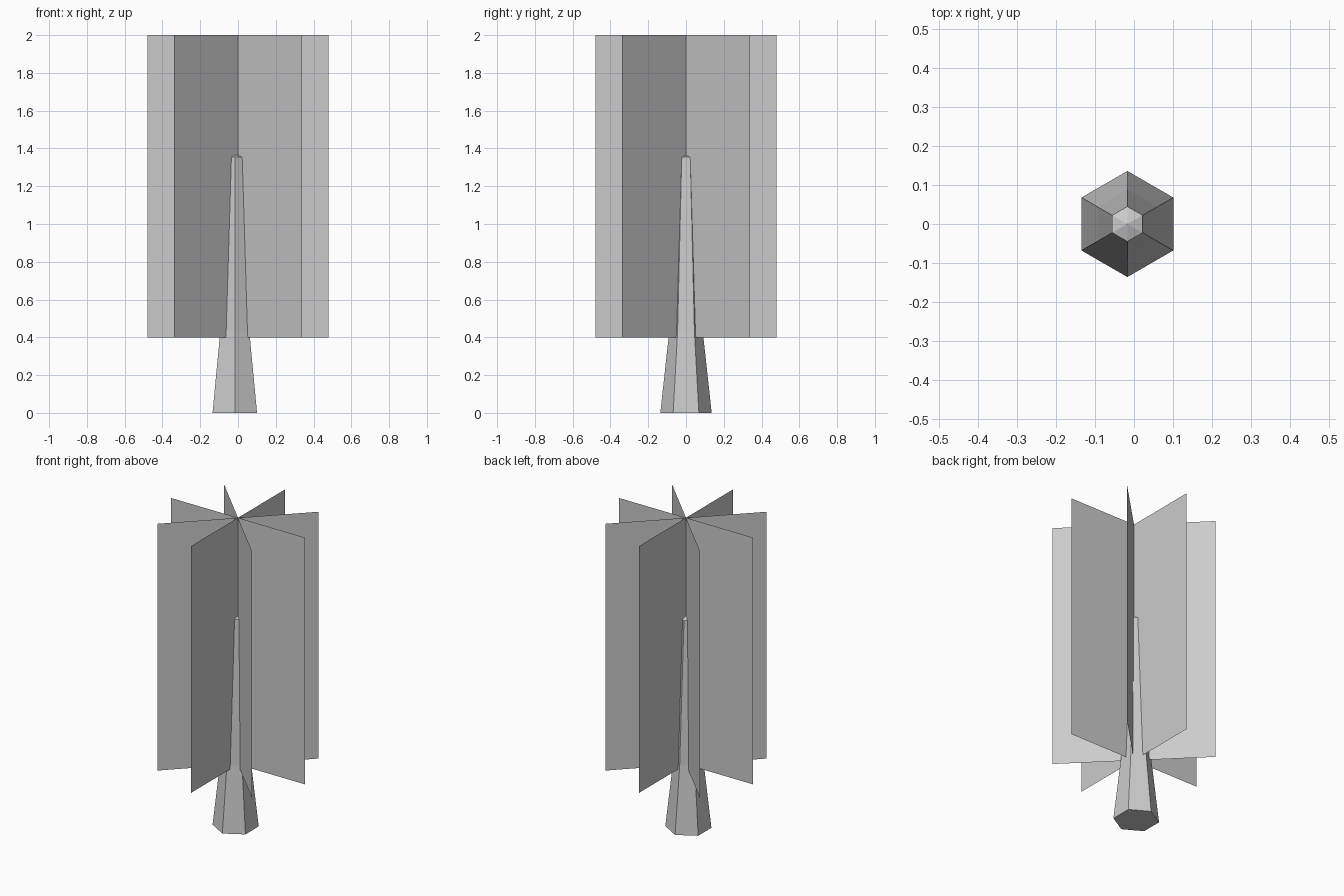
import bpy, bmesh
from math import cos, sin, pi

if "Cube" in bpy.data.objects:
    bpy.data.objects.remove(bpy.data.objects["Cube"])


def make_object(name, bm):
    mesh = bpy.data.meshes.new(name)
    bm.to_mesh(mesh)
    bm.free()
    obj = bpy.data.objects.new(name, mesh)
    bpy.context.collection.objects.link(obj)
    return obj


# Trunk: six-sided tapered rings, flat base and a slightly raised tip
CX, SIDES = -0.017, 6
RINGS = [(0.0, 0.136), (0.43, 0.089), (1.355, 0.045)]
bm = bmesh.new()
rings = [[bm.verts.new((CX + r * cos(pi / 2 + 2 * pi * i / SIDES),
                        r * sin(pi / 2 + 2 * pi * i / SIDES), z))
          for i in range(SIDES)] for z, r in RINGS]
tip = bm.verts.new((CX, 0, 1.37))
bm.faces.new(rings[0][::-1])
for i in range(SIDES):
    j = (i + 1) % SIDES
    for low, high in zip(rings, rings[1:]):
        bm.faces.new((low[i], low[j], high[j], high[i]))
    bm.faces.new((rings[-1][i], rings[-1][j], tip))
make_object("trunk", bm)

# Foliage: four upright sheets crossing on the centre line
HALF, BOTTOM, TOP = 0.48, 0.4, 2.0
for k in range(4):
    x, y = HALF * cos(k * pi / 4), HALF * sin(k * pi / 4)
    bm = bmesh.new()
    bm.faces.new([bm.verts.new(p) for p in
                  ((-x, -y, BOTTOM), (x, y, BOTTOM), (x, y, TOP), (-x, -y, TOP))])
    make_object(f"foliage_sheet_{k + 1}", bm)
